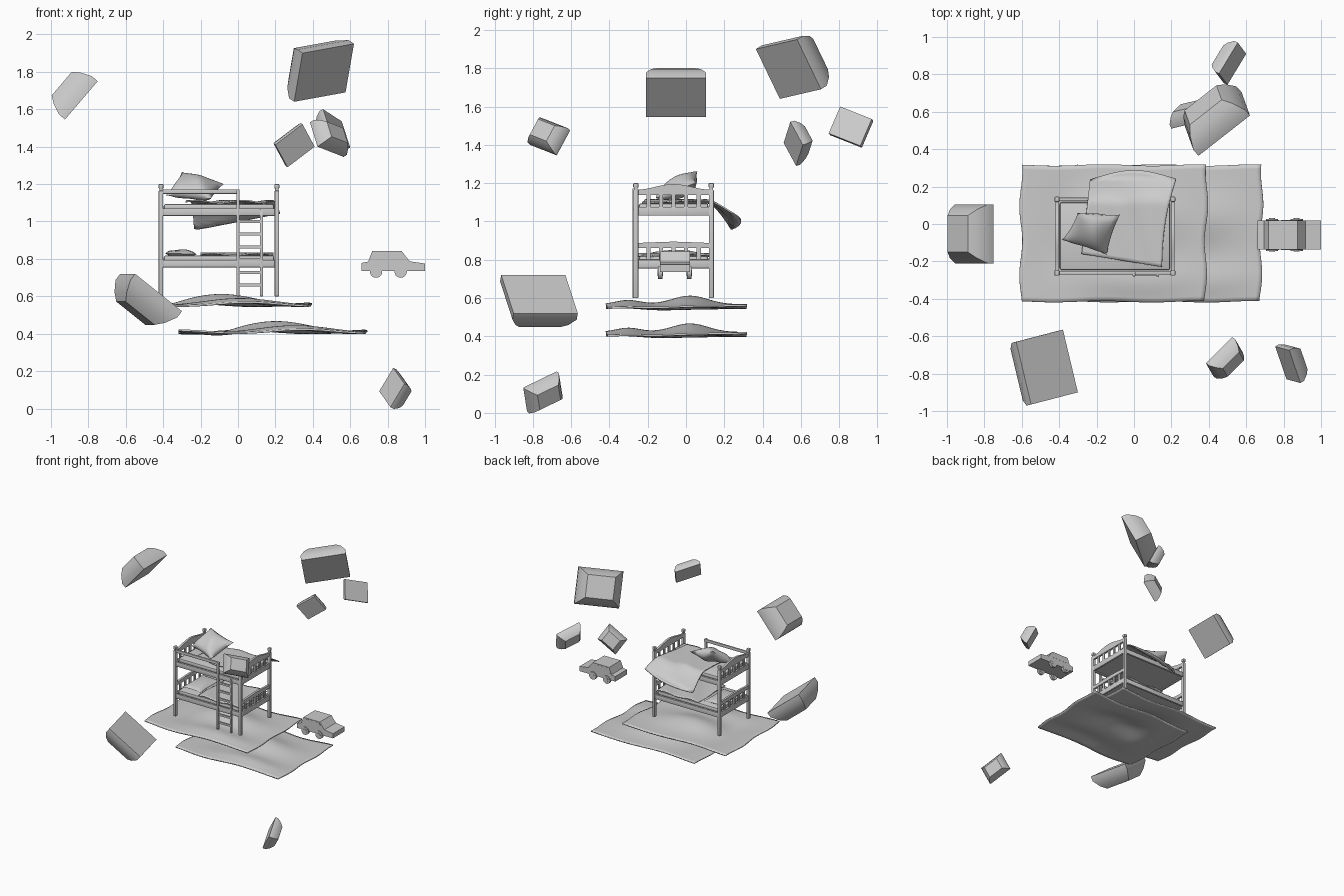
import bpy, bmesh, math
from mathutils import Vector

if "Cube" in bpy.data.objects:
    bpy.data.objects.remove(bpy.data.objects["Cube"])

def make(name, bm, smooth=None):
    bmesh.ops.recalc_face_normals(bm, faces=bm.faces)
    me = bpy.data.meshes.new(name)
    bm.to_mesh(me)
    bm.free()
    ob = bpy.data.objects.new(name, me)
    bpy.context.collection.objects.link(ob)
    if smooth:
        bpy.ops.object.select_all(action='DESELECT')
        ob.select_set(True)
        bpy.context.view_layer.objects.active = ob
        bpy.ops.object.shade_smooth_by_angle(angle=math.radians(smooth))
    return ob

def box(name, x0, x1, y0, y1, z0, z1, bevel=0.0):
    bm = bmesh.new()
    bmesh.ops.create_cube(bm, size=1)
    for v in bm.verts:
        v.co = ((x0 + x1) / 2 + v.co.x * (x1 - x0), (y0 + y1) / 2 + v.co.y * (y1 - y0),
                (z0 + z1) / 2 + v.co.z * (z1 - z0))
    if bevel:
        bmesh.ops.bevel(bm, geom=bm.edges[:], offset=bevel, segments=2, affect='EDGES', profile=0.5)
    return make(name, bm, 40)

def grid(bm, f, nu, nv):
    vs = [[bm.verts.new(f(i / nu, j / nv)) for j in range(nv + 1)] for i in range(nu + 1)]
    for i in range(nu):
        for j in range(nv):
            bm.faces.new((vs[i][j], vs[i + 1][j], vs[i + 1][j + 1], vs[i][j + 1]))

def sheet(name, f, nu=32, nv=24, thick=0.008):
    bm = bmesh.new()
    grid(bm, f, nu, nv)
    ob = make(name, bm, 60)
    m = ob.modifiers.new("thickness", 'SOLIDIFY')
    m.thickness, m.offset = thick, 0
    return ob

def bilerp(c, u, v):
    a, b, d, e = [Vector(p) for p in c]
    return (a * (1 - u) + b * u) * (1 - v) + (e * (1 - u) + d * u) * v

def pillow(name, corners, half):
    c = [Vector(p) for p in corners]
    n = (c[1] - c[0]).cross(c[3] - c[0]).normalized()
    bm = bmesh.new()
    for s in (-1, 1):
        def f(u, v):
            a, b = 2 * u - 1, 2 * v - 1
            h = max(0, (1 - a * a) * (1 - b * b)) ** 0.5
            wr = 1 + 0.12 * math.sin(9 * u + 4 * v)
            # edges pinch in between the corners
            uu = 0.5 + a / 2 * (1 - 0.08 * (1 - b * b))
            vv = 0.5 + b / 2 * (1 - 0.08 * (1 - a * a))
            return bilerp(corners, uu, vv) + n * s * half * h * wr
        grid(bm, f, 16, 16)
    bmesh.ops.remove_doubles(bm, verts=bm.verts, dist=1e-5)
    return make(name, bm, 70)

# floating chamfered blocks: base corner, two base edges, depth
def block(name, p, u, v, depth):
    p, u, v = Vector(p), Vector(u), Vector(v)
    n = -u.cross(v).normalized() * depth
    bm = bmesh.new()
    rings = []
    for inset, h in ((0, 0), (0, 0.3), (0.09, 0.72), (0.19, 1)):
        a, b = inset, 1 - inset
        rings.append([bm.verts.new(p + u * s + v * t + n * h)
                      for s, t in ((a, a), (b, a), (b, b), (a, b))])
    for r, q in zip(rings, rings[1:]):
        for i in range(4):
            k = (i + 1) % 4
            bm.faces.new((r[i], r[k], q[k], q[i]))
    bm.faces.new(rings[0])
    bm.faces.new(rings[-1])
    make(name, bm, 40)

block("block_left", (-.925, -.21, 1.545), (0, .315, 0), (.175, 0, .205), .138)
block("block_low_left", (-.63, -.63, .72), (.08, -.335, 0), (.25, .065, -.20), .14)
block("block_high_right", (.345, .365, 1.9), (-.045, .125, -.26), (.275, .215, .05), .15)
block("small_block_a", (.2, .51, 1.41), (.065, .065, -.12), (.145, .035, .11), .08)
block("small_block_b", (.5, .745, 1.46), (.1, .165, -.065), (-.045, .06, .14), .08)
block("small_block_c", (.385, -.745, 1.53), (.14, .14, -.055), (.04, -.07, -.13), .08)
block("small_block_d", (.83, -.675, .217), (-.075, .02, -.125), (.06, -.175, -.085), .08)

# two identical rippled rugs
def rug(dx, dz):
    def f(u, v):
        x, y = -.31 + .985 * u, -.415 + .73 * v
        z = .41 + .045 * math.exp(-((y - .02) / .13) ** 2 - ((x - .22) / .27) ** 2)
        z += .022 * math.exp(-((y + .3) / .09) ** 2 - ((x - .3) / .3) ** 2)
        z -= .014 * math.exp(-((y - .0) / .2) ** 2 - ((x + .1) / .1) ** 2)
        z += .008 * math.sin(9 * x + 4 * y)
        x += .008 * math.sin(17 * y) * (2 * u - 1) + .012 * u * v
        y += .004 * math.sin(12 * x)
        return (x + dx, y, z + dz)
    return f
sheet("rug_lower", rug(0, 0), 40, 30, .01)
sheet("rug_upper", rug(-.295, .145), 40, 30, .01)

# bed posts with caps
X0, X1, Y0, Y1 = -.412, .208, -.262, .132
for x in (X0, X1):
    for y in (Y0, Y1):
        box("post", x - .012, x + .012, y - .013, y + .013, .60, 1.165, .003)
        box("post_neck", x - .009, x + .009, y - .009, y + .009, 1.165, 1.178)
        box("post_cap", x - .013, x + .013, y - .014, y + .014, 1.176, 1.20, .005)

# two bunks: rails, base, mattress, slatted ends
def end_rail(name, x, z, arch):
    bm = bmesh.new()
    n = 16
    rows = []
    for i in range(n + 1):
        t = i / n
        y = Y0 + (Y1 - Y0) * t
        top = z + arch * math.sin(math.pi * t) ** 2
        rows.append([bm.verts.new(p) for p in ((x - .009, y, z - .028), (x + .009, y, z - .028),
                                               (x + .009, y, top), (x - .009, y, top))])
    for r, q in zip(rows, rows[1:]):
        for i in range(4):
            k = (i + 1) % 4
            bm.faces.new((r[i], r[k], q[k], q[i]))
    bm.faces.new(rows[0])
    bm.faces.new(rows[-1])
    make(name, bm, 40)

for z, tag, top, arch in ((.755, "lower", .888, .006), (1.03, "upper", 1.165, .03)):
    for y in (Y0, Y1):
        box(tag + "_side_rail", X0, X1, y - .009, y + .009, z, z + .04, .003)
    box(tag + "_base", X0, X1, Y0, Y1, z + .008, z + .028)
    box(tag + "_mattress", X0 + .015, X1 - .015, Y0 + .015, Y1 - .015, z + .028, z + .064, .012)
    for x in (X0, X1):
        box(tag + "_end_board", x - .009, x + .009, Y0, Y1, z, z + .045, .003)
        end_rail(tag + "_end_rail", x, top, arch)
        for i in range(5):
            y = Y0 + (Y1 - Y0) * (i + 1) / 6
            box(tag + "_slat", x - .005, x + .005, y - .011, y + .011, z + .03, top - .02)

# guard rail and ladder
box("guard_rail", X0, .008, Y0 - .008, Y0 + .008, 1.148, 1.172, .003)
box("ladder_left", -.008, .008, -.28, -.262, .60, 1.172, .003)
box("ladder_right", .118, .134, -.28, -.262, .60, 1.065, .003)
for i in range(6):
    z = .66 + i * .068
    box("ladder_rung", 0, .126, -.278, -.264, z - .008, z + .008)

# bedding
def top_blanket(u, v):
    p = bilerp(((-.28, -.16, 0), (.15, -.23, 0), (.225, .24, 0), (-.235, .235, 0)), u, v)
    p.y += .05 * v * math.sin(math.pi * u)
    p.x -= .02 * math.sin(math.pi * v) * u
    over = min(1, max(0, (p.y - .11) / .13))
    z = 1.105 + .007 * math.sin(11 * u + 5 * v) * (1 - over)
    p.z = z - over ** 1.5 * (.15 - .09 * u)
    return p
sheet("upper_blanket", top_blanket)
def low_blanket(u, v):
    x, y = -.2 + .39 * u, -.25 + .37 * v
    return (x, y, .825 + .006 * math.sin(10 * u + 6 * v))
sheet("lower_blanket", low_blanket, 20, 20)
pillow("upper_pillow", ((-.385, -.085, 1.14), (-.145, -.165, 1.12), (-.075, .05, 1.2), (-.30, .06, 1.265)), .055)
pillow("lower_pillow", ((-.39, -.2, .83), (-.22, -.2, .825), (-.22, .08, .825), (-.39, .08, .83)), .022)

# toy car
prof = [(.66, .735), (1.0, .735), (1.0, .775), (.918, .787), (.875, .842), (.718, .842), (.695, .785), (.66, .778)]
def extrude(name, pts, y0, y1):
    bm = bmesh.new()
    f = bm.faces.new([bm.verts.new((x, y0, z)) for x, z in pts])
    r = bmesh.ops.extrude_face_region(bm, geom=[f])
    for v in r["geom"]:
        if isinstance(v, bmesh.types.BMVert):
            v.co.y = y1
    make(name, bm)
extrude("car_body", prof, -.137, .02)
for y in (-.138, .019):
    extrude("car_window", [(.705, .79), (.775, .79), (.775, .833), (.724, .833)], y, y + .002)
    extrude("car_window", [(.785, .79), (.898, .79), (.868, .833), (.785, .833)], y, y + .002)
for x in (.738, .87):
    for y in (-.134, .017):
        for r, w, n in ((.033, .022, "car_wheel"), (.016, .028, "car_hub")):
            pts = [(x + r * math.cos(a * math.pi / 10), .732 + r * math.sin(a * math.pi / 10)) for a in range(20)]
            extrude(n, pts, y - w / 2, y + w / 2)
